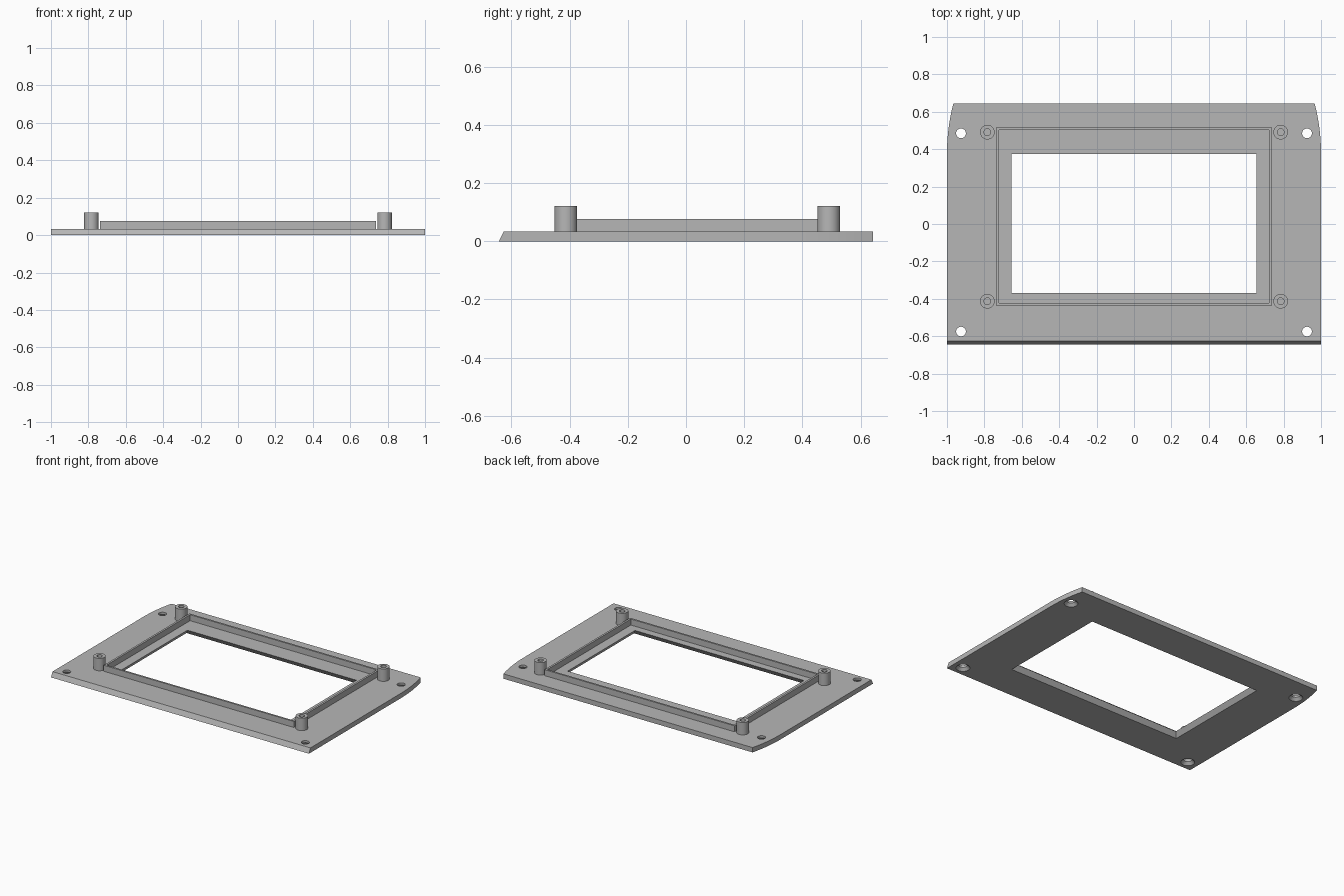
import bpy, bmesh, math

cube = bpy.data.objects.get("Cube")
if cube:
    bpy.data.objects.remove(cube, do_unlink=True)

THICK = 0.034
RIM_TOP = 0.076
BOSS_TOP = 0.121

grey = bpy.data.materials.new("plain grey")
grey.use_nodes = True
colour = (0.47, 0.47, 0.47, 1)
grey.diffuse_color = colour
grey.node_tree.nodes["Principled BSDF"].inputs["Base Color"].default_value = colour


def finish(name, bm):
    bmesh.ops.recalc_face_normals(bm, faces=bm.faces[:])
    mesh = bpy.data.meshes.new(name)
    bm.to_mesh(mesh)
    bm.free()
    mesh.materials.append(grey)
    obj = bpy.data.objects.new(name, mesh)
    bpy.context.collection.objects.link(obj)
    return obj


def loft(name, loops):
    """Solid skinned through equal-length point loops, capped at both ends."""
    bm = bmesh.new()
    rings = [[bm.verts.new(p) for p in loop] for loop in loops]
    n = len(rings[0])
    for low, high in zip(rings, rings[1:]):
        for i in range(n):
            j = (i + 1) % n
            bm.faces.new((low[i], low[j], high[j], high[i]))
    bm.faces.new(rings[0])
    bm.faces.new(rings[-1])
    return finish(name, bm)


def rect(x, y0, y1, z, grow=0):
    x, y0, y1 = x + grow, y0 - grow, y1 + grow
    return [(-x, y0, z), (x, y0, z), (x, y1, z), (-x, y1, z)]


def lathe(name, x, y, profile, sides=32):
    """Round solid from (radius, height) pairs."""
    turn = [2 * math.pi * i / sides for i in range(sides)]
    return loft(name, [[(x + r * math.cos(a), y + r * math.sin(a), z) for a in turn]
                       for r, z in profile])


def cut(obj, cutter):
    cutter.hide_render = True
    mod = obj.modifiers.new("cut", "BOOLEAN")
    mod.operation = "DIFFERENCE"
    mod.solver = "EXACT"
    mod.object = cutter
    bpy.context.view_layer.objects.active = obj
    bpy.ops.object.modifier_apply(modifier=mod.name)
    bpy.data.objects.remove(cutter, do_unlink=True)


def smooth(obj):
    bpy.ops.object.select_all(action="DESELECT")
    obj.select_set(True)
    bpy.context.view_layer.objects.active = obj
    bpy.ops.object.shade_smooth_by_angle(angle=math.radians(20))


# Plate: sloped front edge, sides bowing in towards the back
def plate_outline(z, front):
    radius, start, back = 1.08, 0.375, 0.643
    sweep = math.asin((back - start) / radius)
    right = [(1, front, z)]
    for i in range(11):
        a = sweep * i / 10
        right.append((1 - radius * (1 - math.cos(a)), start + radius * math.sin(a), z))
    return right + [(-x, y, z) for x, y, z in reversed(right)]


plate = loft("bezel_plate", [plate_outline(0, -0.643), plate_outline(THICK, -0.626)])

# Display window, flared towards the underside
slope = 0.022 / THICK
cut(plate, loft("window_cutter", [
    rect(0.655, -0.37, 0.375, -0.01, slope * (THICK + 0.01)),
    rect(0.655, -0.37, 0.375, THICK),
    rect(0.655, -0.37, 0.375, THICK + 0.02)]))

# Countersunk screw holes
for x in (-0.925, 0.925):
    for y in (-0.575, 0.485):
        cut(plate, lathe("screw_hole_cutter", x, y, [
            (0.044, -0.01), (0.044, 0), (0.026, 0.019), (0.026, THICK + 0.02)]))
smooth(plate)

# Raised rim around the window
rim = loft("display_rim", [rect(0.737, -0.435, 0.515, THICK - 0.004),
                           rect(0.737, -0.435, 0.515, RIM_TOP)])
cut(rim, loft("rim_cutter", [rect(0.723, -0.422, 0.502, 0),
                             rect(0.723, -0.422, 0.502, RIM_TOP + 0.02)]))

# Mounting bosses with blind holes
for side, x in (("right", -0.784), ("left", 0.784)):
    for end, y in (("front", -0.413), ("back", 0.491)):
        smooth(lathe(f"{end}_{side}_boss", x, y, [
            (0.039, THICK - 0.004), (0.039, BOSS_TOP),
            (0.018, BOSS_TOP), (0.018, THICK + 0.002)]))
